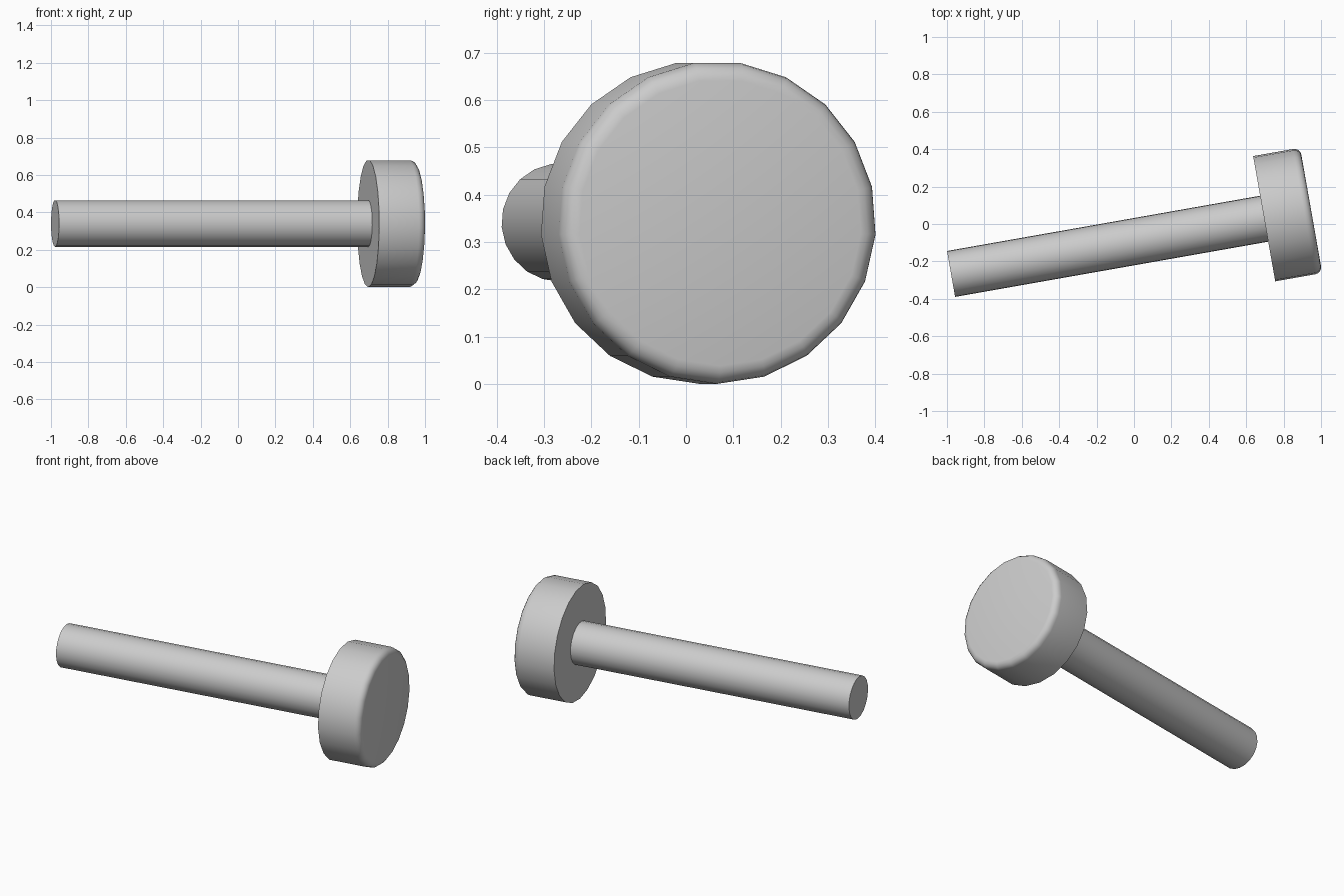
import bpy, math
import bmesh
from mathutils import Vector, Matrix

cube = bpy.data.objects.get("Cube")
if cube:
    bpy.data.objects.remove(cube, do_unlink=True)

SIDES = 21
TILT = math.radians(10)
HEAD_R = 0.341
HEAD_L = 0.255
ROUND = 0.038

grey = bpy.data.materials.new("plain_grey")
grey.use_nodes = True
colour = (0.6, 0.6, 0.6, 1)
grey.diffuse_color = colour
grey.node_tree.nodes["Principled BSDF"].inputs["Base Color"].default_value = colour


def lathe(name, profile, origin):
    """Turn (distance, radius) points around the tilted x axis, closing both ends."""
    bm = bmesh.new()
    rings = []
    for dist, radius in profile:
        ring = []
        for i in range(SIDES):
            a = math.tau * i / SIDES
            ring.append(bm.verts.new((dist, radius * math.sin(a), -radius * math.cos(a))))
        rings.append(ring)
    for r0, r1 in zip(rings, rings[1:]):
        for i in range(SIDES):
            j = (i + 1) % SIDES
            bm.faces.new((r0[i], r0[j], r1[j], r1[i]))
    bm.faces.new(rings[0])
    bm.faces.new(rings[-1])
    bmesh.ops.recalc_face_normals(bm, faces=bm.faces)
    bm.transform(Matrix.Translation(origin) @ Matrix.Rotation(TILT, 4, "Z"))
    mesh = bpy.data.meshes.new(name)
    bm.to_mesh(mesh)
    bm.free()
    mesh.materials.append(grey)
    obj = bpy.data.objects.new(name, mesh)
    bpy.context.collection.objects.link(obj)
    bpy.ops.object.select_all(action="DESELECT")
    obj.select_set(True)
    bpy.context.view_layer.objects.active = obj
    bpy.ops.object.shade_smooth_by_angle(angle=math.radians(32))
    return obj


# Long shaft, running slightly into the head
shaft_end = Vector((-0.978, -0.267, HEAD_R))
lathe("shaft", [(0, 0.125), (1.72, 0.125)], shaft_end)

# Wide head with a rounded outer rim
rim = []
for k in range(5):
    a = math.radians(90) * k / 4
    rim.append((HEAD_L - ROUND + ROUND * math.sin(a), HEAD_R - ROUND + ROUND * math.cos(a)))
head_base = shaft_end + Vector((math.cos(TILT), math.sin(TILT), 0)) * 1.7
lathe("head", [(0, HEAD_R)] + rim, head_base)
